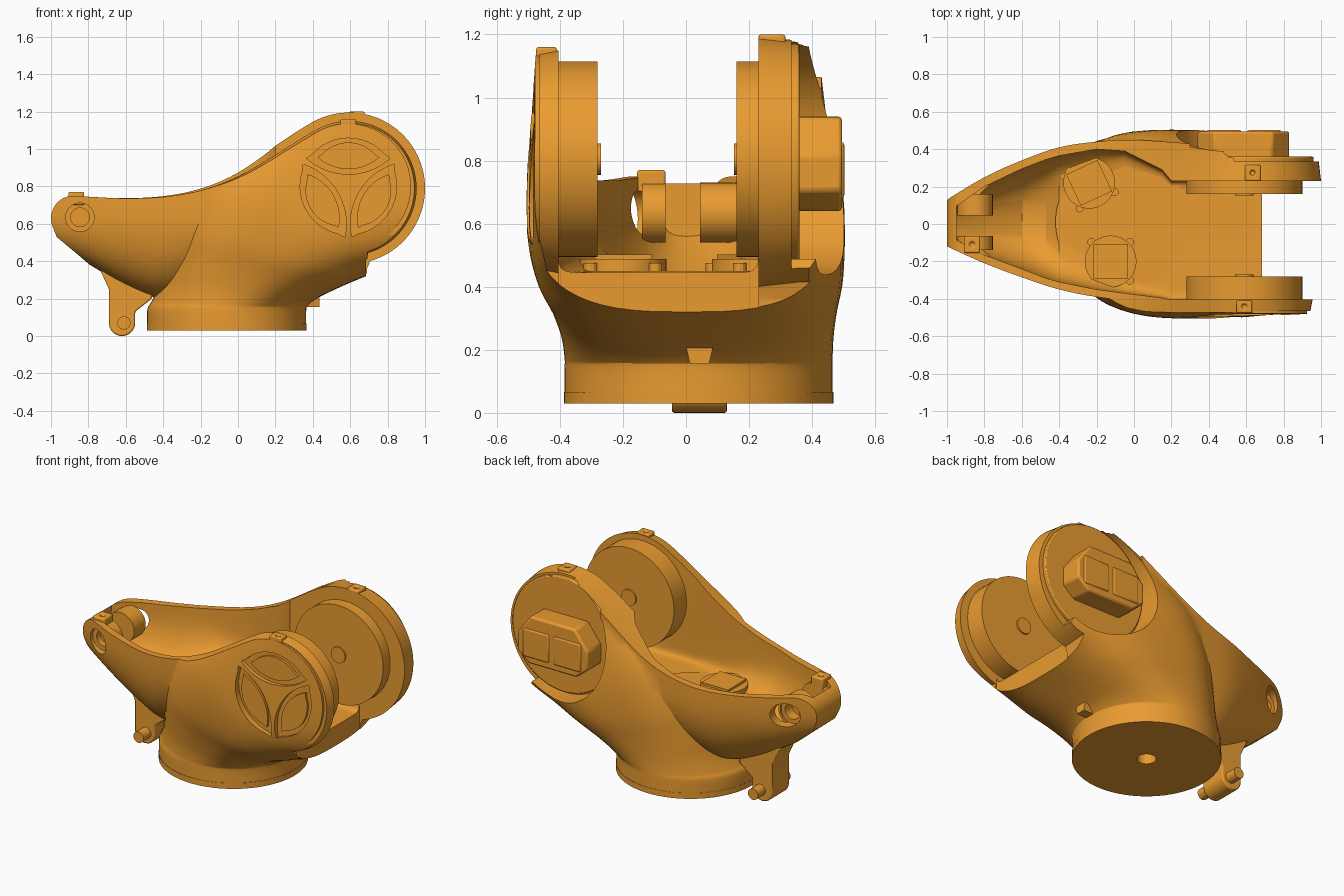
import bpy, bmesh
from math import pi, sin, cos, radians, copysign
from mathutils import Vector
from mathutils.geometry import interpolate_bezier

if "Cube" in bpy.data.objects:
    bpy.data.objects.remove(bpy.data.objects["Cube"])

paint = bpy.data.materials.new("orange_paint")
paint.diffuse_color = (0.82, 0.33, 0.03, 1)
paint.use_nodes = True
paint.node_tree.nodes["Principled BSDF"].inputs["Base Color"].default_value = paint.diffuse_color


def loft(name, rings):
    bm = bmesh.new()
    vs = [[bm.verts.new(p) for p in r] for r in rings]
    n = len(rings[0])
    for a, b in zip(vs, vs[1:]):
        for i in range(n):
            j = (i + 1) % n
            bm.faces.new((a[i], a[j], b[j], b[i]))
    bm.faces.new(vs[0])
    bm.faces.new(vs[-1][::-1])
    bmesh.ops.recalc_face_normals(bm, faces=bm.faces)
    me = bpy.data.meshes.new(name)
    bm.to_mesh(me)
    bm.free()
    ob = bpy.data.objects.new(name, me)
    bpy.context.collection.objects.link(ob)
    me.materials.append(paint)
    return ob


def prism(name, pts, y0, y1):
    return loft(name, [[(x, y, z) for x, z in pts] for y in (y0, y1)])


def box(name, x0, x1, y0, y1, z0, z1):
    return prism(name, [(x0, z0), (x1, z0), (x1, z1), (x0, z1)], y0, y1)


def arc(cx, cz, r, a0, a1, n=24):
    return [(cx + r * cos(radians(a0 + (a1 - a0) * i / n)),
             cz + r * sin(radians(a0 + (a1 - a0) * i / n))) for i in range(n + 1)]


def disc_y(name, x, z, r, y0, y1, n=64):
    return prism(name, arc(x, z, r, 0, 360, n)[:-1], y0, y1)


def disc_z(name, x, y, r, z0, z1, n=64, turn=0):
    pts = arc(x, y, r, turn, 360 + turn, n)[:-1]
    return loft(name, [[(px, py, z) for px, py in pts] for z in (z0, z1)])


def boolean(a, b, op):
    m = a.modifiers.new("bool", 'BOOLEAN')
    m.operation, m.object, m.solver = op, b, 'EXACT'
    bpy.context.view_layer.objects.active = a
    bpy.ops.object.modifier_apply(modifier=m.name)
    bpy.data.objects.remove(b)


def bevel(ob, w, seg=2):
    m = ob.modifiers.new("bevel", 'BEVEL')
    m.width, m.segments, m.limit_method = w, seg, 'ANGLE'
    return ob


def smooth(rows, k=4):
    out = []
    for i in range(len(rows) - 1):
        p0, p1, p2, p3 = (rows[max(0, min(len(rows) - 1, i + d))] for d in (-1, 0, 1, 2))
        for s in range(k):
            t = s / k
            out.append([0.5 * (2 * b + (c - a) * t + (2 * a - 5 * b + 4 * c - d) * t * t
                               + (3 * b - a - 3 * c + d) * t ** 3)
                        for a, b, c, d in zip(p0, p1, p2, p3)])
    return out + [rows[-1]]


def spow(v, n):
    return copysign(abs(v) ** (2 / n), v)


# Swept tube from the round foot up to the cheeks: left x,z, right x,z, front y, rear y, squareness
tube_rows = [
    (-.485, .03, .365, .03, -.385, .465, 2), (-.485, .14, .365, .14, -.385, .465, 2),
    (-.465, .18, .375, .165, -.385, .465, 2.05), (-.42, .28, .42, .20, -.395, .468, 2.3),
    (-.38, .43, .50, .24, -.425, .48, 2.6), (-.32, .64, .60, .285, -.475, .50, 2.9),
    (-.18, .92, .74, .34, -.505, .50, 3.1), (.10, 1.15, .95, .40, -.497, .455, 3.5),
    (.38, 1.36, 1.20, .50, -.482, .40, 4), (.70, 1.55, 1.40, .72, -.472, .38, 4)]
rings = []
for lx, lz, rx, rz, y0, y1, n in smooth(tube_rows):
    ring = []
    for i in range(64):
        a = 2 * pi * i / 64
        c, s = spow(cos(a), n), spow(sin(a), n)
        ring.append(((lx + rx) / 2 + c * (rx - lx) / 2, (y0 + y1) / 2 + s * (y1 - y0) / 2,
                     (lz + rz) / 2 + c * (rz - lz) / 2))
    rings.append(ring)
body = loft("arm_housing", rings)


def trough(name, rows, top):
    out = []
    for x, y0, y1, zb, n in rows:
        cy, hw = (y0 + y1) / 2, (y1 - y0) / 2
        ring = [(x, cy + hw, top)]
        for i in range(33):
            a = pi * i / 32
            c = 0 if i == 16 else spow(cos(a), n)
            ring.append((x, cy + hw * c, .7 - (.7 - zb) * spow(max(sin(a), 0), n)))
        out.append(ring + [(x, cy - hw, top)])
    return loft(name, out)


# Tapering tail, joined to the tube
tail = trough("tail", smooth([
    (-1.0, -.12, .13, .50, 2.6), (-.8, -.21, .25, .385, 2.4), (-.6, -.285, .34, .27, 2.2),
    (-.4, -.35, .41, .20, 2.2), (-.2, -.39, .44, .25, 2.2), (0, -.41, .45, .30, 2.2),
    (.3, -.42, .43, .42, 2.2)]), 1.3)
boolean(body, tail, 'UNION')


# Side silhouette trims tail, top edge and round cheeks
def silhouette(r):
    cx, cz = .595, .79
    a = Vector((cx + r * cos(radians(120)), cz + r * sin(radians(120))))
    top = interpolate_bezier(a, a + Vector((-.39, -.225)), Vector((-.1, .68)), Vector((-.86, .75)), 28)
    return ([(-.6, -.1), (.69, -.1), (.69, .36)] + arc(cx, cz, r, -74, 120, 48)
            + [tuple(p)[:2] for p in top[1:-1]] + arc(-.88, .63, .12, 85, 205, 14)
            + [(-.97, .53), (-.85, .43), (-.7, .30)])


trim = loft("trim", [[(x, y, z) for x, z in silhouette(r)] for y, r in
                     ((-.7, .335), (-.48, .345), (-.405, .36), (.23, .405), (.36, .39), (.7, .385))])
boolean(body, trim, 'INTERSECT')

# Hollow interior and gap between the cheeks
cavity = trough("cavity", [
    (-.95, -.085, .095, .56, 3), (-.8, -.165, .20, .46, 2.5), (-.6, -.24, .295, .36, 2.2),
    (-.47, -.29, .345, .38, 2.3), (-.4, -.31, .365, .445, 3), (-.2, -.35, .40, .445, 4.5),
    (-.05, -.37, .39, .445, 8), (.15, -.395, .29, .445, 12), (.2, -.405, .23, .445, 16),
    (1.1, -.405, .23, .445, 16)], 1.4)
boolean(body, cavity, 'DIFFERENCE')
boolean(body, box("lip_cut", .685, 1.2, -.405, .23, -.2, .6), 'DIFFERENCE')

# Open recess behind the rear cheek, stepped rim on the front cheek
boolean(body, prism("recess", arc(.6, .81, .372, 100, 300, 48) + arc(.6, .81, .6, 300, 460, 32), .335, .8), 'DIFFERENCE')
boolean(body, prism("rim_cut", arc(.59, .80, .5, -50, 95) + arc(.59, .80, .335, 95, -50), -.8, -.465), 'DIFFERENCE')

# Tail lugs with bores
for y0, y1 in ((-.14, -.065), (.045, .16)):
    boolean(body, disc_y("lug", -.85, .635, .095, y0, y1, 40), 'UNION')
for y0, y1 in ((-.4, -.13), (.15, .4)):
    boolean(body, disc_y("bore", -.845, .635, .076, y0, y1, 40), 'DIFFERENCE')
for y0, y1 in ((-.4, -.09), (.08, .4)):
    boolean(body, disc_y("pin_hole", -.845, .635, .05, y0, y1, 32), 'DIFFERENCE')
boolean(body, disc_z("foot_hole", -.06, .04, .055, -.1, .12, 32), 'DIFFERENCE')


# Three lens-shaped pockets on the front cheek, each with a raised centre
def lens(turn, s):
    pts = arc(0, 0, .258, 42, 138, 16) + arc(0, .40, .335, 228, 312, 16)
    pts = [(x * s, .17 + (z - .17) * s) for x, z in pts]
    c, k = cos(turn), sin(turn)
    return [(.59 + x * c - z * k, .80 + x * k + z * c) for x, z in pts]


for i in range(3):
    t = i * 2 * pi / 3
    boolean(body, prism("pocket", lens(t, 1), -.7, -.468), 'DIFFERENCE')
    boolean(body, prism("pocket_centre", lens(t, .74), -.482, -.45), 'UNION')

# Foot ring, floor plate, rear cover disc
ring = disc_z("foot_ring", -.06, .04, .427, .03, .066, 80)
boolean(ring, disc_z("ring_hole", -.06, .04, .40, 0, .1, 80), 'DIFFERENCE')
disc_z("floor_plate", -.06, .01, .36, .43, .45, 80)
bevel(disc_y("rear_cover_disc", .6, .81, .36, .32, .36, 80), .006)

# Joint hubs and their centre pins
for side, y0, y1, p in (("front", -.42, -.28, -.27), ("rear", .24, .16, .152)):
    disc_y(side + "_hub", .59, .805, .31, y0, y1, 80)
    disc_y(side + "_hub_pin", .59, .805, .05, y1, p, 32)

# Rear connector box with two rounded panels
bevel(prism("connector_box", [(.83, .705), (.83, .82), (.74, .94), (.43, .94), (.34, .82),
                              (.34, .705), (.42, .64), (.75, .64)], .35, .495), .012)
for x0, x1 in ((.385, .575), (.605, .79)):
    bevel(box("connector_panel", x0, x1, .48, .502, .68, .86), .018)

# Drive units on the floor
for x, y, turn in ((-.24, .22, 25), (-.125, -.2, 0)):
    disc_z("drive_flange", x, y, .138, .44, .488, 48)
    disc_z("drive_plate", x, y, .13, .48, .502, 4, 45 + turn)
    for k in range(4):
        a = radians(turn + 45 + 90 * k)
        disc_z("drive_ear", x + .145 * cos(a), y + .145 * sin(a), .022, .44, .475, 12)


# Small lifting tabs with holes
def tab(x, y0, y1, z0, z1):
    t = box("lifting_tab", x - .042, x + .042, y0, y1, z0, z1)
    boolean(t, disc_z("tab_hole", x, (y0 + y1) / 2, .014, z1 - .015, z1 + .05, 16), 'DIFFERENCE')
    bevel(t, .008)


tab(-.865, -.155, -.065, .70, .77)
tab(.59, -.475, -.41, 1.10, 1.16)
tab(.635, .23, .315, 1.15, 1.2)

# Lower stop bracket with cross pin, and small stop under the lip
bevel(prism("stop_bracket", [(-.74, .36), (-.69, .25)] + arc(-.62, .07, .07, 180, 360, 16)
            + [(-.55, .13), (-.46, .20), (-.46, .32)], -.045, .13), .008)
disc_y("stop_pin", -.61, .07, .035, -.12, .205, 24)
loft("lip_stop", [[(x, .043 - w, .155), (x, .043 + w, .155), (x, .043 + w * 1.4, .205), (x, .043 - w * 1.4, .205)]
                  for x, w in ((.33, .03), (.435, .03))])

for ob in bpy.context.scene.objects:
    ob.select_set(True)
bpy.context.view_layer.objects.active = body
bpy.ops.object.shade_smooth_by_angle(angle=radians(28))
